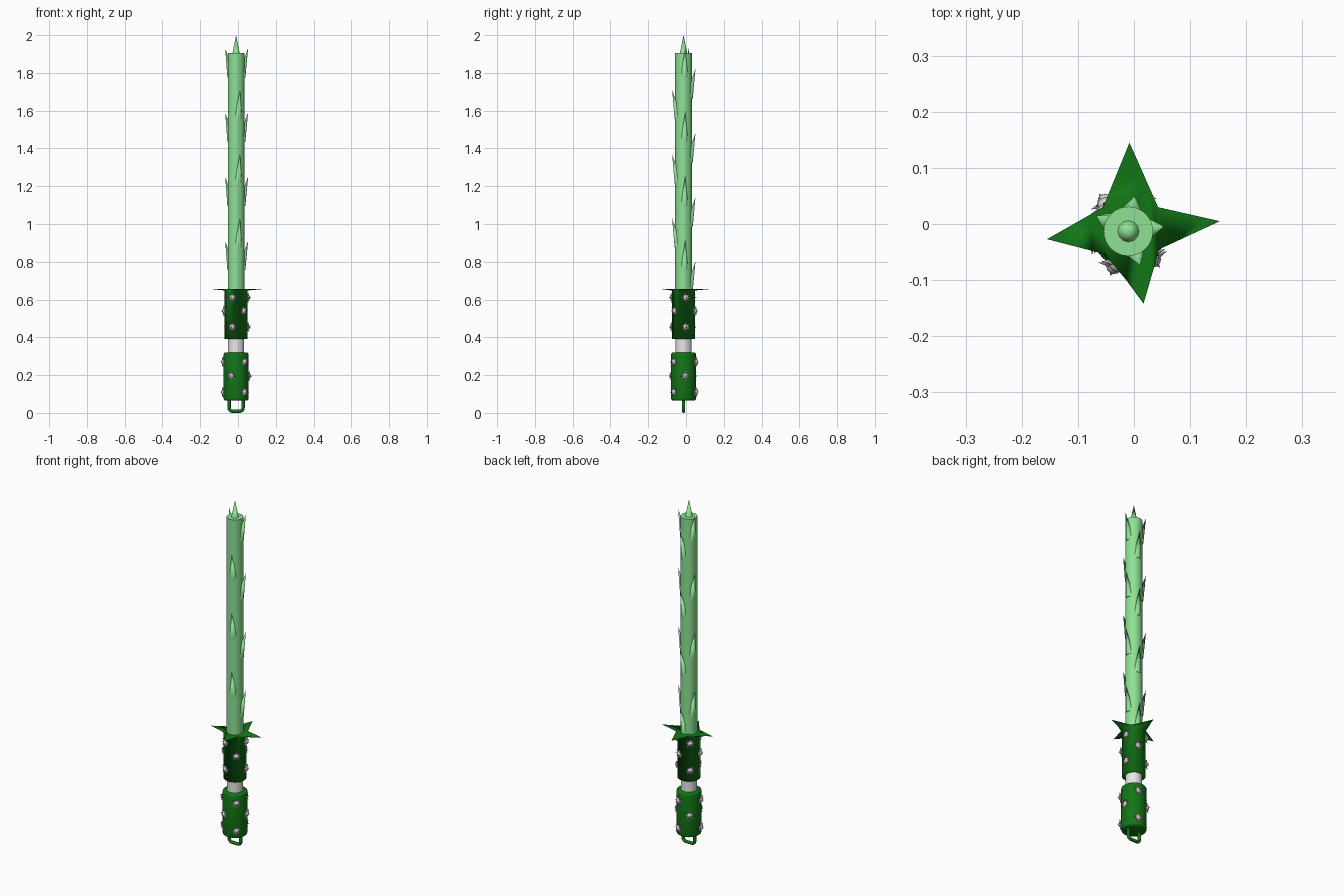
import bpy, bmesh, math
from mathutils import Vector, Matrix

old = bpy.data.objects.get("Cube")
if old:
    bpy.data.objects.remove(old, do_unlink=True)

CX, CY = -0.01, -0.013      # shared axis of blade and handle


def material(name, rgb):
    m = bpy.data.materials.new(name)
    m.use_nodes = True
    col = (*rgb, 1)
    m.diffuse_color = col
    m.node_tree.nodes["Principled BSDF"].inputs["Base Color"].default_value = col
    return m


LIGHT = material("light green", (0.27, 0.75, 0.3))
DARK = material("dark green", (0.006, 0.18, 0.008))
WHITE = material("white", (0.8, 0.8, 0.8))
PALE = material("pale grey", (0.68, 0.64, 0.68))


def finish(bm, name, mat, smooth=None):
    bmesh.ops.recalc_face_normals(bm, faces=bm.faces)
    me = bpy.data.meshes.new(name)
    bm.to_mesh(me)
    bm.free()
    ob = bpy.data.objects.new(name, me)
    bpy.context.collection.objects.link(ob)
    me.materials.append(mat)
    if smooth is not None:
        bpy.ops.object.select_all(action='DESELECT')
        ob.select_set(True)
        bpy.context.view_layer.objects.active = ob
        bpy.ops.object.shade_smooth_by_angle(angle=math.radians(smooth))
    return ob


def add_cone(bm, base, tip, r, segs=10):
    base, tip = Vector(base), Vector(tip)
    d = tip - base
    mat = Matrix.Translation((base + tip) / 2) @ d.to_track_quat('Z', 'Y').to_matrix().to_4x4()
    bmesh.ops.create_cone(bm, cap_ends=True, segments=segs, radius1=r,
                          radius2=0, depth=d.length, matrix=mat)


def lathe(name, profile, mat, smooth=35, segs=32):
    """Closed solid of revolution from (radius, height) pairs."""
    bm = bmesh.new()
    rings = [[bm.verts.new((CX + r * math.cos(math.tau * i / segs),
                            CY + r * math.sin(math.tau * i / segs), z))
              for i in range(segs)] for r, z in profile]
    for a, b in zip(rings, rings[1:]):
        for i in range(segs):
            j = (i + 1) % segs
            bm.faces.new((a[i], a[j], b[j], b[i]))
    bm.faces.new(rings[0])
    bm.faces.new(rings[-1])
    return finish(bm, name, mat, smooth)


def polar(angle, r, z):
    a = math.radians(angle)
    return Vector((CX + r * math.cos(a), CY + r * math.sin(a), z))


# Blade, neck and lower grip
lathe("blade", [(0.044, 0.65), (0.044, 1.905)], LIGHT)
lathe("neck", [(0.043, 0.3), (0.043, 0.41)], WHITE)
lathe("lower_grip", [(0.058, 0.065), (0.064, 0.069), (0.066, 0.076),
                     (0.066, 0.309), (0.064, 0.316), (0.058, 0.32)], DARK, 60)

# Spike at the end of the blade
bm = bmesh.new()
add_cone(bm, (CX, CY, 1.89), (CX, CY, 2.0), 0.022, 12)
finish(bm, "blade_tip", LIGHT, 40)

# Upward thorns in four columns along the blade: angle, highest tip, count
bm = bmesh.new()
for angle, top, count in ((8, 1.93, 4), (154, 1.93, 4), (80, 1.82, 4), (-71, 1.71, 3)):
    for k in range(count):
        z = top - 0.34 * k
        add_cone(bm, polar(angle, 0.029, z - 0.15), polar(angle, 0.064, z), 0.021)
finish(bm, "blade_thorns", LIGHT, 40)

# Upper grip flaring out into the four-pointed guard
STAR = [Vector(p) for p in ((0.153, 0.005), (0.043, 0.03), (-0.008, 0.145), (-0.055, 0.03),
                            (-0.155, -0.027), (-0.047, -0.055), (0.017, -0.142), (0.045, -0.045))]
STEPS = 4
outline = [STAR[i].lerp(STAR[(i + 1) % 8], s / STEPS) for i in range(8) for s in range(STEPS)]
n = len(outline)
bm = bmesh.new()
low, high, rim = [], [], []
for i, p in enumerate(outline):
    a = 360 * i / n
    low.append(bm.verts.new(polar(a, 0.061, 0.39)))
    high.append(bm.verts.new(polar(a, 0.061, 0.648)))
    rim.append(bm.verts.new((p.x, p.y, 0.657)))
for a, b in ((low, high), (high, rim)):
    for i in range(n):
        j = (i + 1) % n
        bm.faces.new((a[i], a[j], b[j], b[i]))
bm.faces.new(low)
bm.faces.new(rim)
grip = finish(bm, "upper_grip_and_guard", DARK, 120)

# Spiked studs: rows of three, each row turned half a step
bm = bmesh.new()
ROWS = [(0.61, 11, 0.061), (0.54, -49, 0.061), (0.455, 11, 0.061),
        (0.27, -49, 0.066), (0.195, 8, 0.066), (0.11, -49, 0.066)]
for z, start, radius in ROWS:
    for k in range(3):
        angle = start + 120 * k
        out = polar(angle, 1, 0) - polar(angle, 0, 0)
        side, up = out.cross(Vector((0, 0, 1))), Vector((0, 0, 1))
        c = polar(angle, radius, z)
        bmesh.ops.create_uvsphere(bm, u_segments=12, v_segments=8, radius=0.015,
                                  matrix=Matrix.Translation(c))
        for s in range(8):
            t = math.tau * s / 8
            d = side * math.sin(t) + up * math.cos(t)
            add_cone(bm, c + d * 0.008, c + d * 0.029 + out * 0.006, 0.007, 6)
        add_cone(bm, c + out * 0.01, c + out * 0.02, 0.006, 6)
finish(bm, "studs", PALE, 40)

# Rounded hanging loop under the grip
W, R, BOTTOM = 0.037, 0.018, 0.009
pts = [(-W, 0.08)]
for a in range(180, 271, 18):
    t = math.radians(a)
    pts.append((-W + R + R * math.cos(t), BOTTOM + R + R * math.sin(t)))
pts += [(-x, z) for x, z in reversed(pts)]
cu = bpy.data.curves.new("hanging_loop", 'CURVE')
cu.dimensions = '3D'
cu.bevel_depth = 0.009
cu.bevel_resolution = 3
sp = cu.splines.new('POLY')
sp.points.add(len(pts) - 1)
for p, (x, z) in zip(sp.points, pts):
    p.co = (CX + x, CY, z, 1)
cu.materials.append(DARK)
loop = bpy.data.objects.new("hanging_loop", cu)
bpy.context.collection.objects.link(loop)
